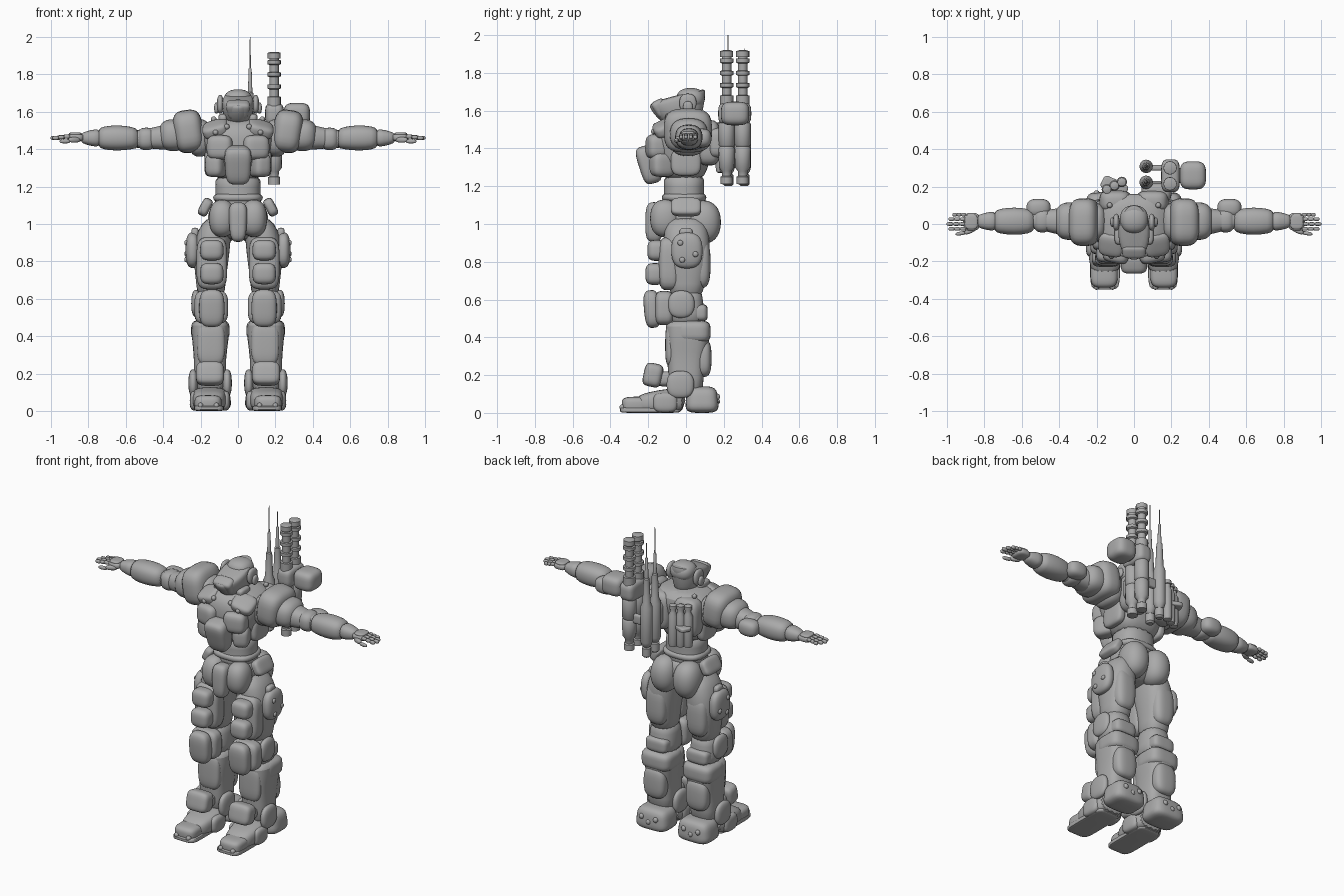
import bpy, bmesh, math
from mathutils import Matrix, Vector, Euler

grey = bpy.data.materials.new("armour_grey")
grey.diffuse_color = (0.4, 0.4, 0.4, 1)


def finish(bm, name, mirror, subsurf=0):
    bmesh.ops.recalc_face_normals(bm, faces=bm.faces)
    me = bpy.data.meshes.new(name)
    bm.to_mesh(me)
    bm.free()
    me.materials.append(grey)
    ob = bpy.data.objects.new(name, me)
    bpy.context.collection.objects.link(ob)
    if mirror:
        m = ob.modifiers.new("Mirror", 'MIRROR')
        m.use_mirror_merge = False
    if subsurf:
        s = ob.modifiers.new("Subsurf", 'SUBSURF')
        s.levels = s.render_levels = subsurf


def pad(name, loc, size, rot=(0, 0, 0), e=3.5, mirror=True, taper=0, cuts=7):
    """Cushion shape: e=2 is an ellipsoid, larger e is boxier; taper widens the top."""
    bm = bmesh.new()
    bmesh.ops.create_cube(bm, size=2)
    bmesh.ops.subdivide_edges(bm, edges=bm.edges[:], cuts=cuts, use_grid_fill=True)
    R = Euler([math.radians(a) for a in rot]).to_matrix()
    for v in bm.verts:
        c = v.co
        d = sum(abs(a) ** e for a in c) ** (1 / e)
        c = c / d
        t = 1 + taper * c.z
        v.co = R @ Vector((c.x * t * size[0] / 2, c.y * t * size[1] / 2,
                           c.z * size[2] / 2)) + Vector(loc)
    finish(bm, name, mirror)


def loft(name, rings, axis='z', e=2.4, mirror=True, n=18, subsurf=1):
    """Rings: (position, centre a, centre b, radius a, radius b[, tilt])."""
    bm = bmesh.new()
    loops = []
    for r in rings:
        p, ca, cb, ra, rb = r[:5]
        tilt = r[5] if len(r) > 5 else 0
        loop = []
        for i in range(n):
            t = 2 * math.pi * i / n
            c, s = math.cos(t), math.sin(t)
            a = ra * math.copysign(abs(c) ** (2 / e), c)
            b = rb * math.copysign(abs(s) ** (2 / e), s)
            q = p + tilt * b
            co = {'z': (ca + a, cb + b, q), 'x': (q, ca + a, cb + b),
                  'y': (ca + a, q, cb + b)}[axis]
            loop.append(bm.verts.new(co))
        loops.append(loop)
    for l0, l1 in zip(loops, loops[1:]):
        for i in range(n):
            j = (i + 1) % n
            bm.faces.new((l0[i], l0[j], l1[j], l1[i]))
    bm.faces.new(loops[0])
    bm.faces.new(loops[-1])
    finish(bm, name, mirror, subsurf)


def turned(name, x, y, prof, mirror=False):
    loft(name, [(z, x, y, r, r) for z, r in prof], e=2, mirror=mirror, n=16, subsurf=0)


# Torso
loft("chest", [(1.23, 0, -.01, .11, .10), (1.28, 0, -.02, .145, .13), (1.38, 0, -.02, .175, .165),
               (1.47, 0, -.01, .20, .175), (1.53, 0, 0, .185, .165), (1.57, 0, .01, .11, .11)],
     e=2.7, mirror=False)
loft("waist", [(1.06, 0, -.01, .13, .12), (1.12, 0, -.01, .125, .11), (1.2, 0, -.01, .12, .105),
               (1.27, 0, -.01, .13, .12)], mirror=False)
pad("waist_belt", (0, -.01, 1.14), (.265, .235, .06), e=2.8, mirror=False)
pad("belly_pouch", (0, -.195, 1.315), (.14, .11, .205), (15, 0, 0), 4, False, .08)
pad("breast_plate", (.095, -.155, 1.41), (.14, .11, .13), (0, 0, 12))
pad("rib_plate", (.115, -.125, 1.315), (.10, .13, .13), (0, 0, 25))
pad("flank_plate", (.15, 0, 1.33), (.06, .16, .15))
pad("collar_plate", (.12, -.11, 1.51), (.14, .13, .07), (25, 15, 10))
pad("back_plate", (.10, .12, 1.43), (.17, .12, .24))
for x, y, z in [(.06, -.16, 1.52), (.12, -.17, 1.49), (.13, .10, 1.56)]:
    pad("collar_bolt", (x, y, z), (.03, .03, .03), e=2, cuts=3)

# Head
turned("neck_ring", 0, -.01, [(1.50, .12), (1.535, .125), (1.555, .11), (1.56, .08)])
loft("helmet", [(1.535, 0, -.03, .055, .09), (1.55, 0, -.03, .07, .11), (1.60, 0, -.04, .086, .135, .12),
                (1.655, 0, -.045, .086, .15, .24), (1.672, 0, -.045, .08, .15, .28),
                (1.685, 0, -.035, .062, .12, .24)], e=2.1, mirror=False)
pad("helmet_crown", (0, .025, 1.665), (.15, .15, .11), e=2.3, mirror=False)
pad("helmet_visor", (0, -.135, 1.61), (.12, .07, .10), (28, 0, 0), 4, False, .15)
pad("ear_disc", (.095, .01, 1.64), (.035, .09, .10), e=2.4)
pad("ear_stud", (.115, .01, 1.62), (.025, .05, .06), e=2.4)
pad("cheek_guard", (.08, -.06, 1.565), (.05, .10, .05), e=3)

# Arms
pad("shoulder_guard", (.265, .01, 1.495), (.16, .255, .23), (0, 8, 0), 3.2)
pad("shoulder_cap", (.345, .015, 1.475), (.16, .20, .17), e=2.5)
pad("shoulder_root", (.205, .01, 1.46), (.12, .2, .2), e=2.6)
loft("upper_arm", [(.33, .015, 1.465, .07, .07), (.38, .015, 1.465, .075, .07),
                   (.44, .015, 1.46, .065, .06), (.50, .02, 1.455, .05, .05),
                   (.56, .02, 1.455, .05, .05)], 'x')
pad("elbow_guard", (.51, .085, 1.455), (.13, .10, .10), e=2.6)
pad("elbow_joint", (.49, .02, 1.455), (.10, .13, .12), e=2.6)
loft("forearm", [(.53, .015, 1.455, .05, .05), (.56, .015, 1.46, .067, .06),
                 (.64, .015, 1.46, .077, .071), (.72, .015, 1.46, .067, .063),
                 (.75, .015, 1.46, .055, .05)], 'x')
loft("wrist", [(.73, .015, 1.46, .055, .052), (.78, .015, 1.46, .05, .045),
               (.82, .015, 1.46, .038, .033), (.84, .015, 1.46, .03, .025)], 'x')
pad("palm", (.868, .012, 1.462), (.09, .095, .042), e=3)
pad("hand_back_plate", (.87, .012, 1.48), (.07, .08, .02), e=3)
for i, y in enumerate((-.026, 0, .026, .05)):
    tip = (.99, 1.0, .99, .97)[i]
    for j in range(3):
        w = (tip - .90) / 3
        pad("finger", (.90 + (j + .5) * w, y, 1.468 - .004 * j), (w * 1.15, .02, .022), e=2.6, cuts=3)
pad("thumb_base", (.875, -.035, 1.45), (.07, .028, .03), (0, 0, -25), 2.5, cuts=3)
pad("thumb_tip", (.925, -.05, 1.442), (.06, .02, .022), (0, 0, -10), 2.5, cuts=3)

# Pelvis
loft("pelvis", [(.91, 0, -.01, .05, .07), (.96, 0, 0, .12, .12), (1.02, 0, 0, .155, .14),
                (1.09, 0, -.01, .14, .125), (1.12, 0, -.01, .12, .11)], mirror=False)
pad("groin_plate", (0, -.165, 1.01), (.095, .10, .21), (-4, 0, 0), 3.5, False, .12)
pad("front_hip_swell", (.085, -.11, 1.03), (.14, .16, .2), e=2.3)
pad("buttock", (.08, .09, 1.01), (.165, .19, .23), e=2.2)
pad("hip_pad", (.175, 0, 1.09), (.055, .16, .10), (0, -28, 0), 4)

# Legs
loft("thigh", [(1.04, .10, 0, .07, .09), (.97, .125, 0, .09, .12), (.88, .14, .005, .10, .125),
               (.78, .145, .01, .092, .115), (.68, .145, .005, .078, .095), (.60, .145, 0, .075, .085)])
pad("hamstring_plate", (.145, .075, .79), (.14, .11, .26), e=3)
pad("thigh_plate", (.14, -.09, .79), (.165, .11, .28), e=4)
pad("thigh_pouch_upper", (.14, -.155, .86), (.125, .10, .11), e=3.2)
pad("thigh_pouch_lower", (.14, -.165, .735), (.125, .10, .115), e=3.2)
pad("side_holster", (.243, .005, .86), (.075, .165, .19), e=2.6)
pad("holster_tip", (.23, 0, .95), (.04, .07, .06), e=3)
for y, z in [(-.03, .90), (.05, .84), (-.02, .81)]:
    pad("holster_stud", (.277, y, z), (.02, .03, .03), e=2, cuts=3)
loft("knee_joint", [(.66, .145, 0, .075, .085), (.60, .145, 0, .085, .09), (.53, .145, 0, .09, .10),
                    (.46, .145, 0, .09, .10)])
pad("knee_backing", (.143, -.115, .555), (.18, .10, .18), e=4)
pad("knee_guard", (.14, -.18, .55), (.135, .085, .20), (5, 0, 0), 3.2)
pad("knee_side_disc", (.225, -.025, .575), (.05, .14, .145), e=2.4)
pad("knee_rear_plate", (.145, .07, .53), (.15, .09, .09), e=4)
loft("shin", [(.49, .148, .005, .08, .10), (.47, .148, .01, .105, .122), (.37, .148, .01, .098, .115),
              (.28, .15, 0, .085, .10), (.19, .15, 0, .09, .095), (.08, .15, 0, .08, .09)], e=3)
pad("shin_ridge", (.145, -.075, .36), (.15, .07, .23), e=3.5)
pad("calf_collar", (.148, .035, .43), (.205, .19, .12), e=4)
pad("calf_plate", (.15, .09, .29), (.15, .09, .20), e=3)
pad("shin_guard", (.15, -.175, .20), (.15, .10, .125), (-12, 0, 0), 4)
pad("guard_bracket", (.15, -.11, .18), (.10, .10, .08), e=3)
for x in (.058, .24):
    pad("ankle_disc", (x, -.03, .15), (.05, .145, .145), e=2.5)

# Feet
loft("foot", [(-.27, .155, .045, .075, .045), (-.20, .155, .055, .085, .055),
              (-.10, .15, .065, .10, .065), (0, .148, .065, .10, .065)], 'y', e=3.2)
pad("toe_cap", (.16, -.265, .043), (.145, .15, .085), e=3.5)
pad("sole_plate", (.155, -.19, .015), (.16, .32, .03), e=6)
for x in (.115, .20):
    pad("toe_stud", (x, -.335, .03), (.03, .035, .03), e=2, cuts=3)
for x in (.072, .228):
    pad("foot_side_pad", (x, -.11, .055), (.06, .13, .105), e=3)
pad("heel_block", (.148, .085, .07), (.215, .17, .14), e=4, taper=-.08)
for x, z in [(.10, .085), (.15, .06), (.20, .085)]:
    pad("heel_stud", (x, .165, z), (.032, .03, .034), e=2, cuts=3)

# Backpack: twin ribbed launchers with their shared housing
for y in (.215, .30):
    ribs = [(1.60, .036)]
    for k in range(4):
        z = 1.66 + k * .065
        ribs += [(z, .036), (z + .02, .036), (z + .022, .025), (z + .06, .025)]
    ribs += [(1.885, .035), (1.915, .035), (1.92, .02)]
    turned("launcher_barrel", .193, y, ribs)
    turned("launcher_body", .193, y, [(1.21, .02), (1.212, .032), (1.25, .032), (1.255, .024),
           (1.28, .026), (1.30, .041), (1.40, .043), (1.41, .036), (1.42, .043), (1.53, .043), (1.55, .03)])
    # Whip antenna on a long canister
    top = 2.0 if y < .25 else 1.93
    turned("antenna", .065, y + .008, [(1.20, .018), (1.21, .028), (1.26, .028), (1.265, .02),
           (1.28, .03), (1.30, .036), (1.52, .036), (1.55, .024), (1.70, .018), (1.705, .012),
           (1.83, .008), (1.835, .004), (top, .002)])
    pad("canister_link", (.13, y, 1.42), (.12, .03, .06), e=4, mirror=False)
pad("launcher_housing", (.195, .258, 1.585), (.10, .175, .12), e=4, mirror=False)
pad("ammo_drum", (.315, .26, 1.585), (.14, .15, .125), e=3.5, mirror=False)
pad("drum_link", (.245, .26, 1.58), (.08, .08, .07), e=3, mirror=False)
pad("pack_mount", (.12, .17, 1.43), (.16, .10, .16), e=4, mirror=False)

# Backpack: small bottles on the other shoulder blade
for x, y in [(-.145, .185), (-.105, .205), (-.065, .225)]:
    turned("bottle", x, y, [(1.27, .012), (1.275, .024), (1.30, .028), (1.47, .028),
                            (1.49, .018), (1.51, .018), (1.512, .023), (1.535, .023), (1.54, .01)])
pad("bottle_strap", (-.105, .20, 1.40), (.145, .075, .03), (0, 0, -26), 5, False)

# Smooth shading with crisp hard edges
bpy.ops.object.select_all(action='SELECT')
bpy.context.view_layer.objects.active = bpy.context.collection.objects[0]
bpy.ops.object.shade_smooth_by_angle(angle=math.radians(40))
